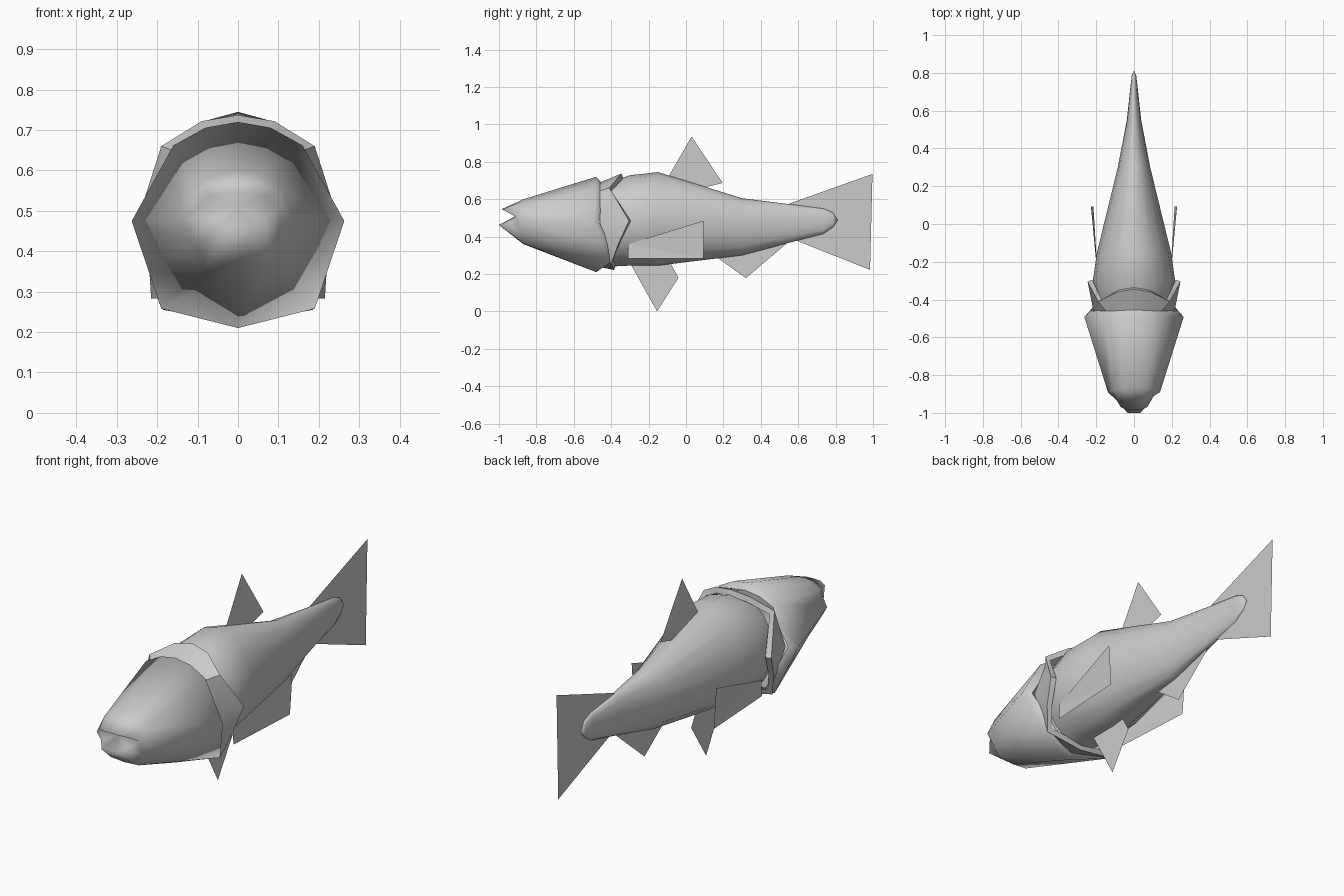
import bpy
import bmesh
import math

cube = bpy.data.objects.get("Cube")
if cube:
    bpy.data.objects.remove(cube, do_unlink=True)

grey = bpy.data.materials.new("plain_grey")
grey.use_nodes = True
COLOUR = (0.6, 0.6, 0.6, 1)
grey.diffuse_color = COLOUR
grey.node_tree.nodes["Principled BSDF"].inputs["Base Color"].default_value = COLOUR


def finish(name, bm, smooth_angle=None):
    me = bpy.data.meshes.new(name)
    bm.to_mesh(me)
    bm.free()
    me.materials.append(grey)
    ob = bpy.data.objects.new(name, me)
    bpy.context.collection.objects.link(ob)
    if smooth_angle:
        bpy.ops.object.select_all(action='DESELECT')
        ob.select_set(True)
        bpy.context.view_layer.objects.active = ob
        bpy.ops.object.shade_smooth_by_angle(angle=math.radians(smooth_angle))
    return ob


def loft(name, halves, start=None, end=None, angle=60):
    """Skin half sections (top to bottom), mirrored across x = 0."""
    bm = bmesh.new()
    rings = []
    for half in halves:
        full = list(half) + [(-x, y, z) for x, y, z in half[-2:0:-1]]
        rings.append([bm.verts.new(p) for p in full])
    n = len(rings[0])
    for a, b in zip(rings, rings[1:]):
        for i in range(n):
            j = (i + 1) % n
            bm.faces.new((a[i], b[i], b[j], a[j]))
    for tip, ring, flip in ((start, rings[0], False), (end, rings[-1], True)):
        if tip:
            v = bm.verts.new(tip)
            for i in range(n):
                f = (v, ring[i], ring[(i + 1) % n])
                bm.faces.new(f[::-1] if flip else f)
    bmesh.ops.recalc_face_normals(bm, faces=bm.faces)
    return finish(name, bm, angle)


def section(y, w, top, mid, bottom, shape):
    return [(w * u, y, mid + v * ((top - mid) if v > 0 else (mid - bottom)))
            for u, v in shape]


def shrink(half, k, dy, zc=0.475):
    return [(x * k, y + dy, zc + (z - zc) * k) for x, y, z in half]


# Head: lips, cheeks, flared rear rim folded back inside
lips = [(0, -.985, .547), (.035, -.985, .546), (.07, -.97, .54), (.105, -.91, .505),
        (.07, -.955, .483), (.035, -1, .463), (0, -1, .462)]
cheeks = [(0, -.87, .60), (.06, -.87, .59), (.105, -.88, .56), (.138, -.89, .48),
          (.107, -.88, .42), (.075, -.87, .365), (0, -.87, .36)]
rim = [(0, -.48, .72), (.08, -.48, .706), (.16, -.48, .662), (.263, -.492, .475),
       (.226, -.45, .365), (.19, -.41, .258), (0, -.48, .21)]
loft("head", [lips, cheeks, rim, shrink(rim, .86, .03)],
     start=(0, -.91, .51), angle=180)

# Gill cover: widens backwards to a lobed edge, then folds under
gill_edge = [(0, -.345, .737), (.09, -.36, .722), (.19, -.41, .66), (.246, -.305, .485),
             (.222, -.36, .365), (.185, -.40, .255), (0, -.385, .222)]
gill_front = [(0, -.46, .69), (.075, -.46, .68), (.15, -.46, .645), (.215, -.46, .475),
              (.19, -.445, .37), (.165, -.42, .27), (0, -.45, .235)]
loft("gill_cover", [gill_front, gill_edge, shrink(gill_edge, .9, .01)], angle=50)

# Body: tapered trunk ending in a thin tail root
oval = [(math.sin(math.pi * i / 8), math.cos(math.pi * i / 8)) for i in range(9)]
trunk = [(-.40, .195, .695, .475, .24), (-.30, .218, .728, .475, .245),
         (-.15, .196, .745, .475, .245), (.30, .086, .605, .46, .30),
         (.55, .038, .574, .475, .367), (.735, .018, .55, .485, .415),
         (.785, .012, .53, .488, .45)]
loft("body", [section(*t, oval) for t in trunk], end=(0, .812, .488))


# Fins: single flat sheets
def fin(name, points):
    bm = bmesh.new()
    face = bm.faces.new([bm.verts.new(p) for p in points])
    bmesh.ops.triangulate(bm, faces=[face])
    return finish(name, bm)


def mid_fin(name, outline):
    return fin(name, [(0, y, z) for y, z in outline])


mid_fin("dorsal_fin", [(-.10, .71), (.03, .935), (.196, .687), (.07, .655)])
mid_fin("pelvic_fin", [(-.30, .26), (-.155, 0), (-.04, .18), (-.09, .27)])
mid_fin("anal_fin", [(.15, .30), (.32, .178), (.57, .39)])
mid_fin("tail_fin", [(.52, .565), (.997, .735), (.88, .505), (.984, .222), (.55, .395)])

for side, name in ((1, "left_pectoral_fin"), (-1, "right_pectoral_fin")):
    fin(name, [(side * .19, -.31, .36), (side * .228, .093, .485),
               (side * .215, .093, .283), (side * .192, -.31, .283)])
